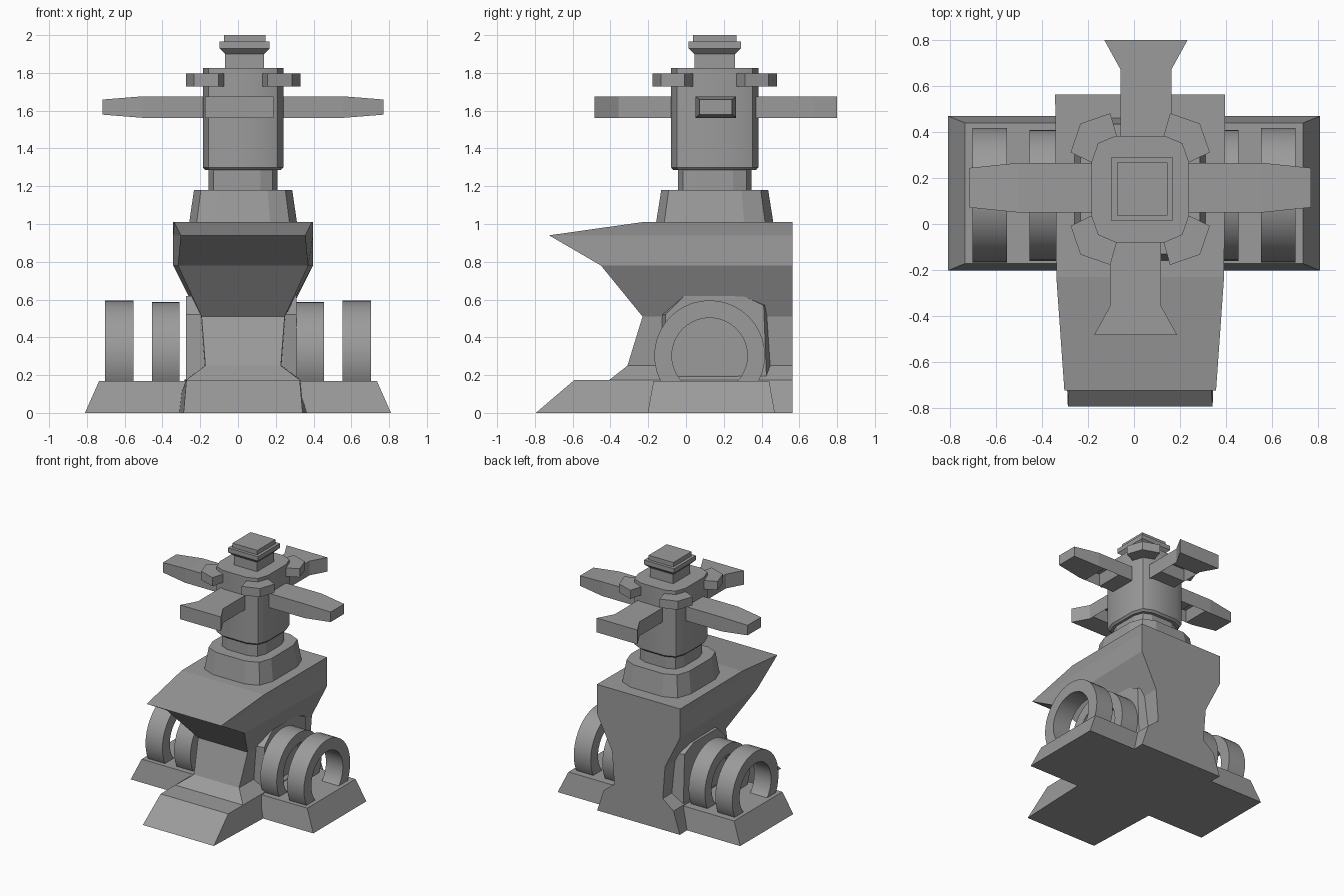
import bpy, bmesh, math
from mathutils import Matrix, Vector

if "Cube" in bpy.data.objects:
    bpy.data.objects.remove(bpy.data.objects["Cube"], do_unlink=True)

GREY = (0.33, 0.33, 0.33, 1)
stone = bpy.data.materials.new("mid_grey")
stone.use_nodes = True
stone.diffuse_color = GREY
stone.node_tree.nodes["Principled BSDF"].inputs["Base Color"].default_value = GREY

CX, CY = 0.027, 0.152   # tower axis


def finish(name, bm, smooth=False):
    bmesh.ops.recalc_face_normals(bm, faces=bm.faces)
    mesh = bpy.data.meshes.new(name)
    bm.to_mesh(mesh)
    bm.free()
    mesh.materials.append(stone)
    obj = bpy.data.objects.new(name, mesh)
    bpy.context.collection.objects.link(obj)
    if smooth:
        bpy.ops.object.select_all(action='DESELECT')
        obj.select_set(True)
        bpy.context.view_layer.objects.active = obj
        bpy.ops.object.shade_smooth_by_angle(angle=math.radians(30))
    return obj


def loft(rings, closed=False):
    """Skin a row of equal-sized point rings; cap the ends unless closed."""
    bm = bmesh.new()
    rows = [[bm.verts.new(p) for p in ring] for ring in rings]
    n = len(rows[0])
    pairs = list(zip(rows, rows[1:])) + ([(rows[-1], rows[0])] if closed else [])
    for a, b in pairs:
        for i in range(n):
            j = (i + 1) % n
            bm.faces.new((a[i], a[j], b[j], b[i]))
    if not closed:
        bm.faces.new(rows[0])
        bm.faces.new(rows[-1])
    return bm


def rect(x0, x1, y0, y1, z):
    return [(x0, y0, z), (x1, y0, z), (x1, y1, z), (x0, y1, z)]


def rounded(hx, hy, z):
    """Square ring with softened corners around the tower axis."""
    corner = [(1, 0.5), (0.86, 0.86), (0.5, 1)]
    pts = corner + [(-x, y) for x, y in reversed(corner)]
    pts += [(-x, -y) for x, y in pts]
    return [(CX + hx * x, CY + hy * y, z) for x, y in pts]


# Main body: front edge, front and back half widths at each height
body = []
for z, front, hf, hb in [(0, -0.795, 0.315, 0.367), (0.175, -0.59, 0.30, 0.31),
                         (0.175, -0.405, 0.30, 0.31), (0.25, -0.31, 0.20, 0.215),
                         (0.51, -0.23, 0.22, 0.235), (0.78, -0.45, 0.345, 0.37),
                         (0.94, -0.725, 0.33, 0.37), (1.01, -0.23, 0.365, 0.37)]:
    body.append([(CX - hf, front, z), (CX + hf, front, z),
                 (CX + hb, 0.563, z), (CX - hb, 0.563, z)])
finish("body", loft(body))

# Block on which the rings line up
profile = [(-0.13, 0.1), (-0.13, 0.52), (-0.02, 0.62), (0.31, 0.62), (0.43, 0.57), (0.45, 0.1)]
finish("axle_block", loft([[(x, CY - 0.02 + (y - 0.13) * s, z) for y, z in profile]
                           for x, s in [(-0.275, 0.93), (-0.2, 1), (0.24, 1), (0.31, 0.93)]]))

# Wide side base
finish("side_base", loft([rect(-0.81, 0.81, -0.203, 0.47, 0),
                          rect(-0.735, 0.735, -0.172, 0.44, 0.17)]))

# Upright rings on both sides
for side, sign in (("right", -1), ("left", 1)):
    for part, x0, x1, r in (("inner", 0.31, 0.455, 0.285), ("outer", 0.553, 0.703, 0.293)):
        section = [(x0, r), (x1, r), (x1, 0.2), (x0, 0.2)]
        steps = [2 * math.pi * k / 40 for k in range(40)]
        hoop = [[(sign * x, 0.125 + q * math.cos(a), 0.303 + q * math.sin(a))
                 for x, q in section] for a in steps]
        finish(f"{side}_{part}_ring", loft(hoop, closed=True), smooth=True)

# Tower: collar, neck and head
finish("collar", loft([rounded(0.285, 0.31, 1.01), rounded(0.26, 0.283, 1.18)]))
finish("neck", loft([rounded(0.182, 0.195, 1.17), rounded(0.182, 0.195, 1.29)]))
finish("head", loft([rounded(0.20, 0.218, 1.285), rounded(0.213, 0.232, 1.30),
                     rounded(0.213, 0.232, 1.825)]), smooth=True)

# Stepped cap
cap = [(0.103, 1.82), (0.103, 1.90), (0.133, 1.93), (0.133, 1.965), (0.11, 1.965), (0.11, 2.0)]
finish("cap", loft([rect(CX + 0.008 - h, CX + 0.008 + h, CY - h * 1.05, CY + h * 1.05, z)
                    for h, z in cap]))


def arm(name, stations, angle, shift):
    """Arm from the axis outwards: (distance, half width, half height), pocket below."""
    bm = loft([[(d, -w, -h), (d, w, -h), (d, w, h), (d, -w, h)] for d, w, h in stations])
    bmesh.ops.recalc_face_normals(bm, faces=bm.faces)
    pocket = [f for f in bm.faces if f.normal.z < -0.9
              and 0.36 < f.calc_center_median().x < 0.46]
    bmesh.ops.inset_region(bm, faces=pocket, thickness=0.035)
    bmesh.ops.translate(bm, verts=list({v for f in pocket for v in f.verts}),
                        vec=(0, 0, 0.08))
    place = Matrix.Translation((CX + shift, CY + 0.006, 1.619)) @ Matrix.Rotation(angle, 4, 'Z')
    bm.transform(place)
    finish(name, bm)


# Four arms: tapered to the sides, flared to front and back
taper = [(0.1, 0.108, 0.057), (0.34, 0.108, 0.057), (0.48, 0.108, 0.057),
         (0.53, 0.108, 0.057), (0.744, 0.086, 0.04)]
flare = [(0.1, 0.111, 0.057), (0.34, 0.111, 0.057), (0.48, 0.111, 0.057),
         (0.515, 0.111, 0.057), (0.642, 0.181, 0.057)]
arm("left_arm", taper, 0, 0)
arm("right_arm", taper, math.pi, 0)
arm("back_arm", flare, math.pi / 2, 0.025)
arm("front_arm", flare, -math.pi / 2, -0.02)

# Corner lugs near the top of the head
outline = [(0.09, 0.19), (0.13, 0.33), (0.26, 0.285), (0.303, 0.16), (0.18, 0.10)]
for side, sx in (("right", -1), ("left", 1)):
    for end, sy in (("front", -1), ("back", 1)):
        finish(f"{end}_{side}_lug", loft([[(CX + sx * x, CY + sy * y, z) for x, y in outline]
                                          for z in (1.728, 1.797)]))
